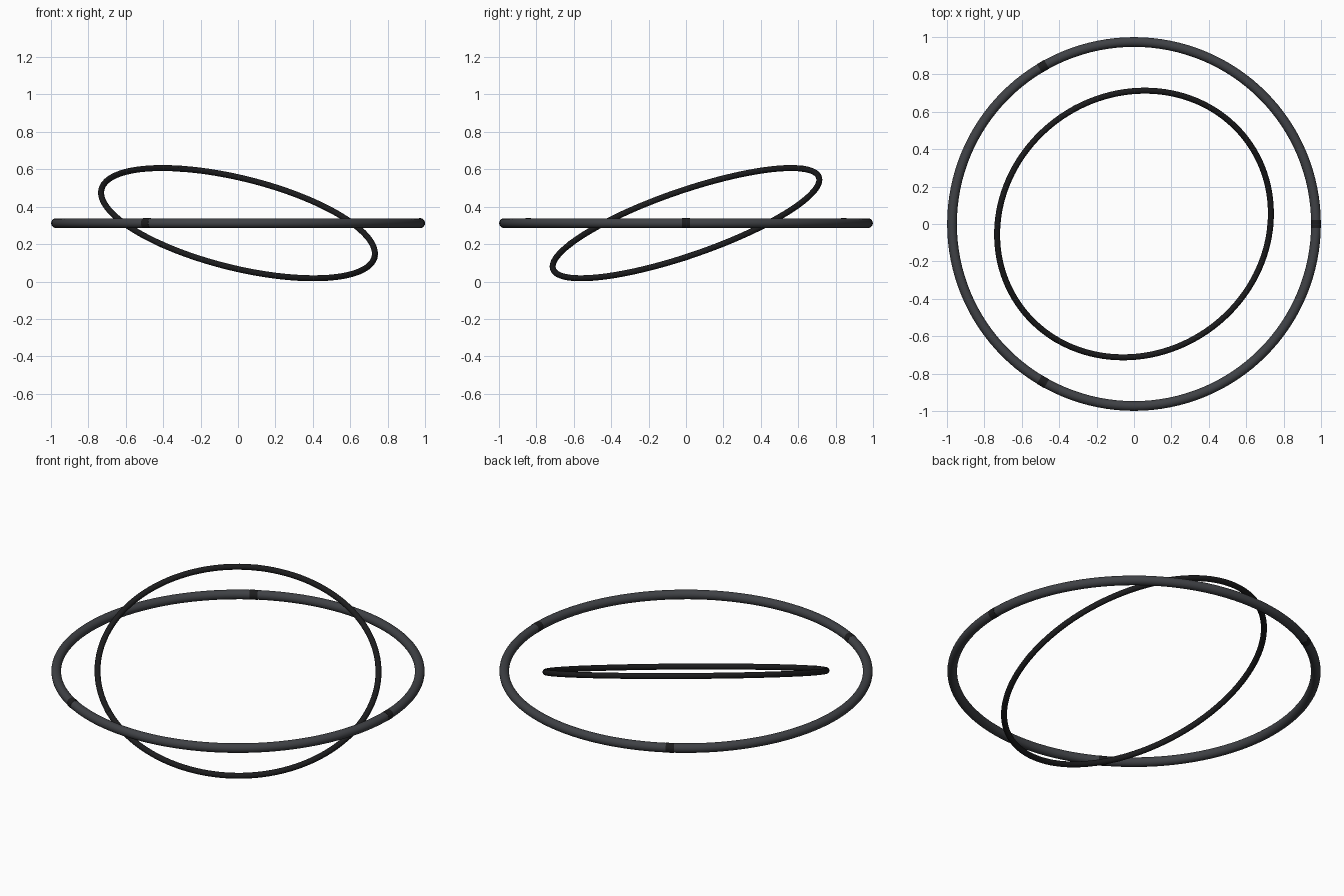
import bpy, math
from mathutils import Matrix, Vector

if "Cube" in bpy.data.objects:
    bpy.data.objects.remove(bpy.data.objects["Cube"])

def material(name, rgb):
    m = bpy.data.materials.new(name)
    m.diffuse_color = (*rgb, 1)
    m.use_nodes = True
    m.node_tree.nodes["Principled BSDF"].inputs["Base Color"].default_value = m.diffuse_color
    return m

large_mat = material("dark_grey", (0.05, 0.053, 0.06))
small_mat = material("near_black", (0.012, 0.012, 0.013))

def finish(name, mat, matrix):
    ob = bpy.context.object
    ob.name = name
    ob.data.materials.append(mat)
    bpy.ops.object.shade_smooth_by_angle(angle=math.radians(40))
    ob.matrix_world = matrix

def ring(name, major, minor, mat, frame):
    # tube
    bpy.ops.mesh.primitive_torus_add(major_segments=128, minor_segments=20,
                                     major_radius=major, minor_radius=minor)
    finish(name, mat, frame)
    # three thin joint collars spaced evenly round the tube
    for i in range(3):
        bpy.ops.mesh.primitive_cylinder_add(vertices=20, radius=minor * 1.035,
                                            depth=minor * 1.7)
        place = (Matrix.Rotation(i * math.tau / 3, 4, 'Z')
                 @ Matrix.Translation((major, 0, 0))
                 @ Matrix.Rotation(math.pi / 2, 4, 'X'))
        finish(f"{name}_joint_{i + 1}", small_mat, frame @ place)

# flat outer ring
centre = Matrix.Translation((0, 0, 0.312))
ring("outer_ring", 0.973, 0.026, large_mat, centre)

# tilted inner ring
z = Vector((0.229, -0.318, 0.92)).normalized()
x = Vector((z.z, 0, -z.x)).normalized()
y = z.cross(x)
tilt = Matrix((x, y, z)).transposed().to_4x4()
ring("inner_ring", 0.752, 0.016, small_mat, centre @ tilt)
